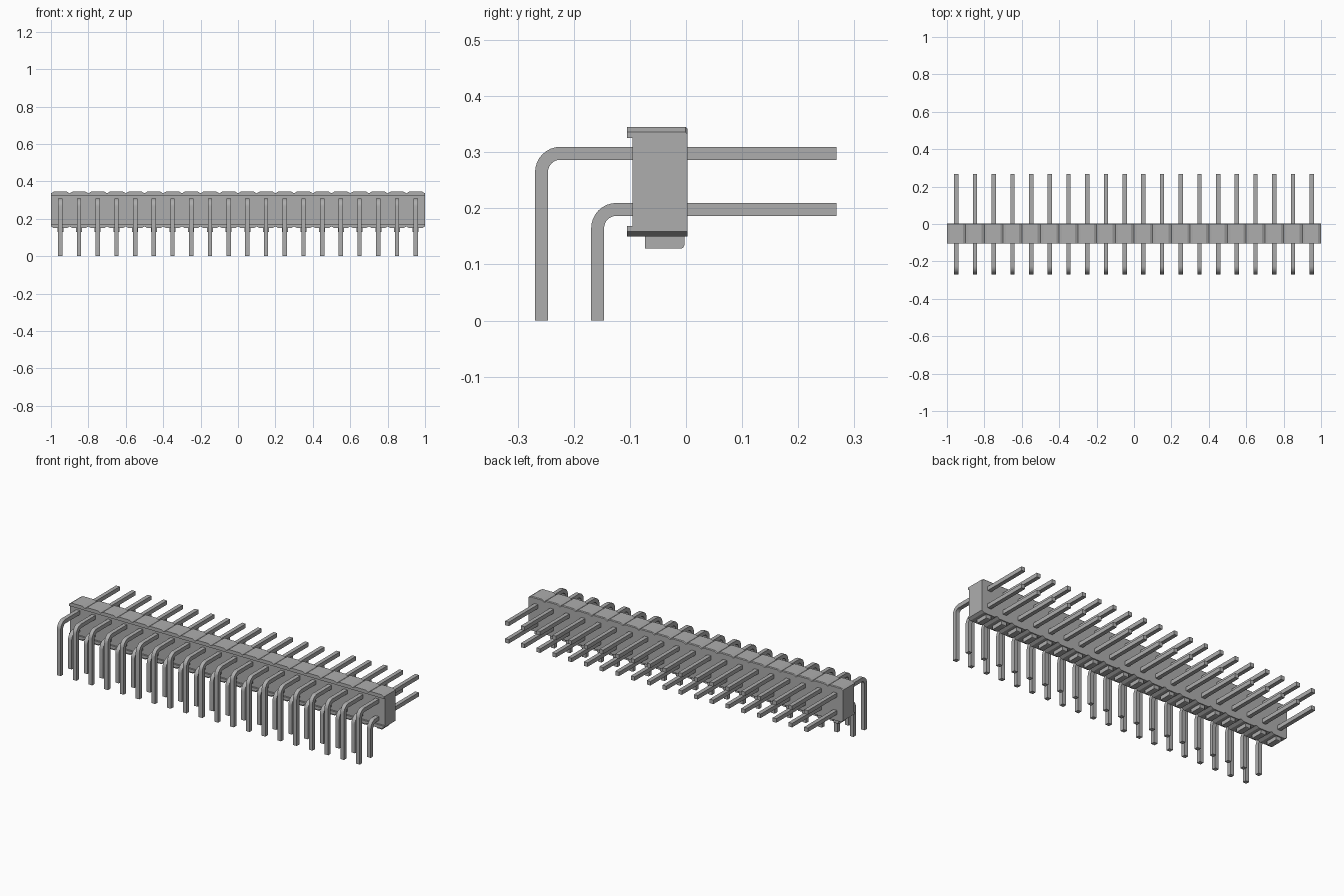
import bpy
import bmesh
from math import sin, cos, pi

cube = bpy.data.objects.get("Cube")
if cube:
    bpy.data.objects.remove(cube)

COUNT, PITCH = 20, 0.1
FIRST_X = -0.95

grey = bpy.data.materials.new("plain grey")
grey.use_nodes = True
colour = (0.42, 0.42, 0.42, 1)
grey.diffuse_color = colour
grey.node_tree.nodes["Principled BSDF"].inputs["Base Color"].default_value = colour


def loft(name, sections):
    """Skin (x, [(y, z), ...]) sections along x and cap both ends."""
    bm = bmesh.new()
    rings = [[bm.verts.new((x, y, z)) for y, z in pts] for x, pts in sections]
    n = len(rings[0])
    for a, b in zip(rings, rings[1:]):
        for i in range(n):
            j = (i + 1) % n
            bm.faces.new((a[i], a[j], b[j], b[i]))
    bm.faces.new(rings[0])
    bm.faces.new(rings[-1])
    bmesh.ops.recalc_face_normals(bm, faces=bm.faces)
    mesh = bpy.data.meshes.new(name)
    bm.to_mesh(mesh)
    bm.free()
    mesh.materials.append(grey)
    obj = bpy.data.objects.new(name, mesh)
    bpy.context.collection.objects.link(obj)
    return obj


def repeat(obj):
    """Repeat a part once per column along the header."""
    arr = obj.modifiers.new("columns", 'ARRAY')
    arr.count = COUNT
    arr.use_relative_offset = False
    arr.use_constant_offset = True
    arr.constant_offset_displace = (PITCH, 0, 0)


def smooth(obj):
    bpy.ops.object.select_all(action='DESELECT')
    obj.select_set(True)
    bpy.context.view_layer.objects.active = obj
    bpy.ops.object.shade_smooth_by_angle(angle=pi / 6)


# Plastic housing: lipped profile, notched between columns
def housing_profile(notch):
    top, bottom = 0.345 - notch, 0.15 + notch
    return [(-0.105, bottom), (0.003, bottom), (0.003, top - 0.004),
            (-0.001, top), (-0.105, top), (-0.105, 0.325),
            (-0.095, 0.325), (-0.095, 0.168), (-0.105, 0.168)]


sections = []
for i in range(COUNT):
    x = -1 + i * PITCH
    sections += [(x, housing_profile(0.009)),
                 (x + 0.015, housing_profile(0)),
                 (x + PITCH - 0.015, housing_profile(0))]
sections.append((1, housing_profile(0.009)))
loft("housing", sections)

# Standoff feet under the housing
foot = [(-0.073, 0.152), (-0.073, 0.128), (-0.009, 0.128),
        (-0.005, 0.130), (-0.003, 0.134), (-0.003, 0.152)]
repeat(loft("standoff_foot", [(FIRST_X + s * 0.016, foot) for s in (-1, 1)]))


# Right-angle pins: square wire with a rounded bend
def bent_pin(name, y, z, half=0.0115, radius=0.0335, steps=8):
    cy, cz = y + radius, z - radius

    def arc(r):
        angles = [pi - pi / 2 * k / steps for k in range(steps + 1)]
        return [(cy + r * cos(a), cz + r * sin(a)) for a in angles]

    outline = [(y - half, 0)] + arc(radius + half)
    outline += [(0.268, z + half), (0.268, z - half)]
    outline += arc(radius - half)[::-1] + [(y + half, 0)]
    pin = loft(name, [(FIRST_X + s * half, outline) for s in (-1, 1)])
    smooth(pin)
    repeat(pin)


bent_pin("upper_pins", -0.2575, 0.298)
bent_pin("lower_pins", -0.1575, 0.198)
